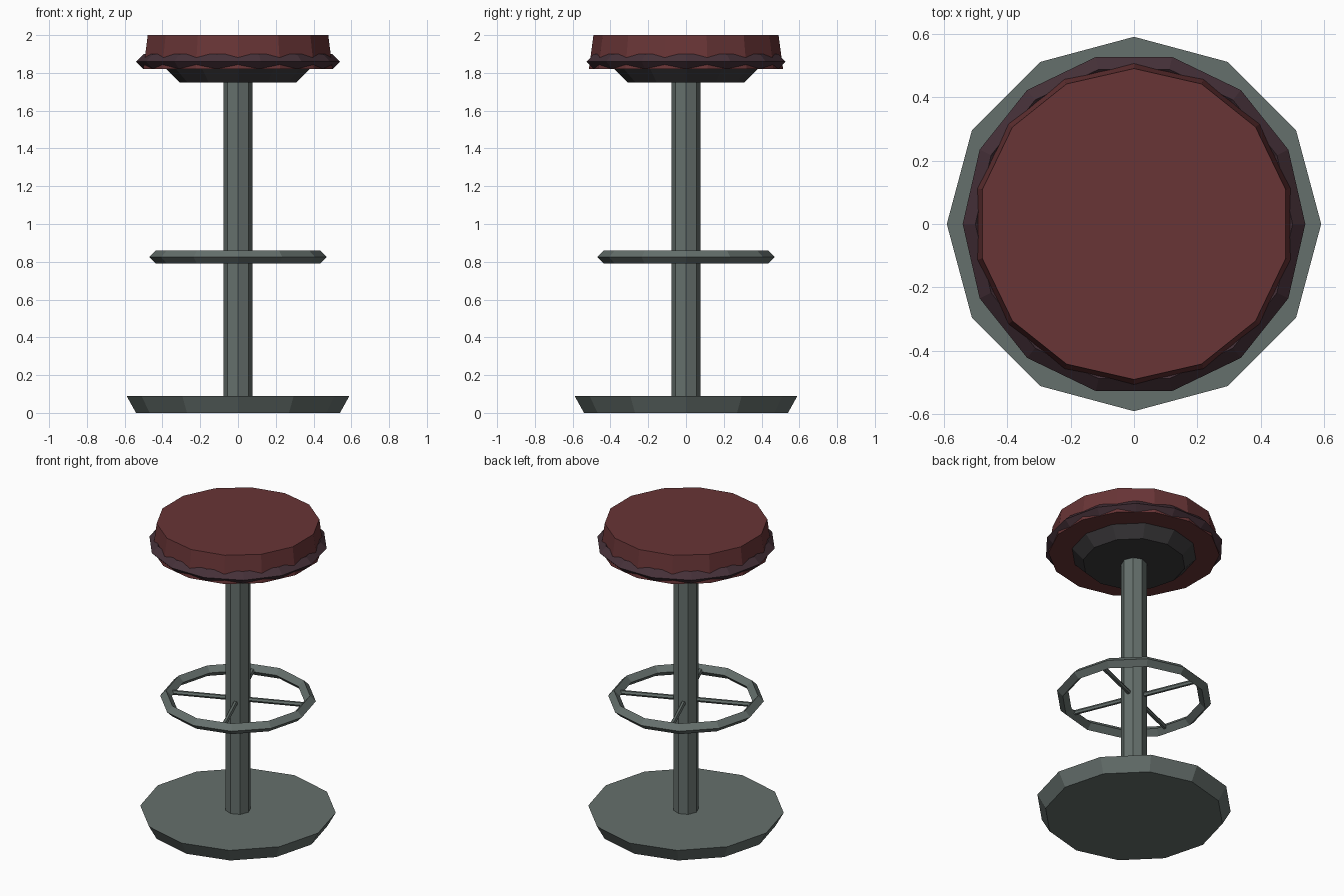
import bpy
import math

if "Cube" in bpy.data.objects:
    bpy.data.objects.remove(bpy.data.objects["Cube"])


def material(name, rgb):
    m = bpy.data.materials.new(name)
    m.diffuse_color = (*rgb, 1)
    m.use_nodes = True
    m.node_tree.nodes["Principled BSDF"].inputs["Base Color"].default_value = m.diffuse_color
    return m


metal = material("grey_metal", (0.13, 0.16, 0.15))
dark = material("dark_metal", (0.045, 0.042, 0.045))
red = material("red_leather", (0.14, 0.035, 0.037))
plum = material("dark_trim", (0.06, 0.03, 0.04))


def finish(name, mat):
    ob = bpy.context.object
    ob.name = name
    ob.data.materials.append(mat)
    return ob


def frustum(name, sides, r1, r2, z1, z2, mat):
    bpy.ops.mesh.primitive_cone_add(vertices=sides, radius1=r1, radius2=r2,
                                    depth=z2 - z1, location=(0, 0, (z1 + z2) / 2))
    return finish(name, mat)


def ring(name, sides, major, minor, z, mat):
    bpy.ops.mesh.primitive_torus_add(major_segments=sides, minor_segments=4,
                                     major_radius=major, minor_radius=minor,
                                     location=(0, 0, z))
    return finish(name, mat)


# Base plate and column
frustum("base", 12, 0.54, 0.59, 0, 0.09, metal)
frustum("column", 8, 0.077, 0.077, 0.05, 1.78, metal)

# Foot ring with four spokes, square to alternate column faces
ring("foot_ring", 12, 0.435, 0.035, 0.825, metal)
for i in range(4):
    a = math.radians(22.5 + 90 * i)
    mid, length = 0.245, 0.37
    bpy.ops.mesh.primitive_cylinder_add(
        vertices=6, radius=0.015, depth=length,
        location=(mid * math.cos(a), mid * math.sin(a), 0.825),
        rotation=(0, math.pi / 2, a))
    finish(f"foot_ring_spoke_{i + 1}", metal)

# Seat: support dish, cushion and trim ring that weaves through the cushion edge
frustum("seat_support", 12, 0.31, 0.38, 1.75, 1.822, dark)
frustum("seat_cushion", 14, 0.514, 0.49, 1.82, 2.0, red)
ring("seat_trim", 14, 0.50, 0.04, 1.86, plum)
